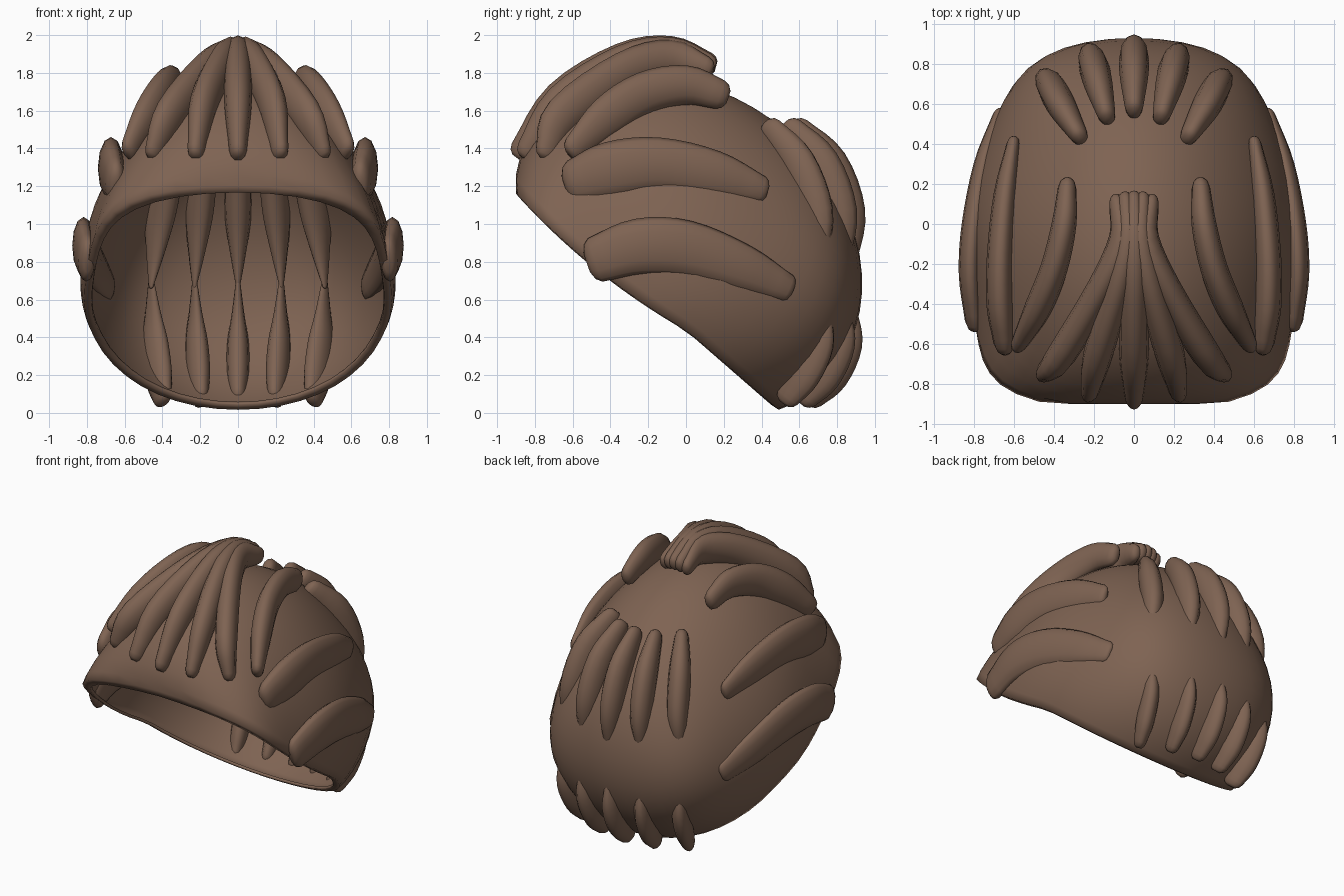
import bpy, bmesh, math
from mathutils import Vector, Matrix

if "Cube" in bpy.data.objects:
    bpy.data.objects.remove(bpy.data.objects["Cube"])

brown = bpy.data.materials.new("hair_brown")
brown.use_nodes = True
color = (0.21, 0.125, 0.085, 1)
brown.diffuse_color = color
brown.node_tree.nodes["Principled BSDF"].inputs["Base Color"].default_value = color

CENTRE = Vector((0, 0, 0.867))
TILT = math.radians(-41)


def make_object(name, bm):
    bmesh.ops.recalc_face_normals(bm, faces=bm.faces)
    mesh = bpy.data.meshes.new(name)
    bm.to_mesh(mesh)
    bm.free()
    mesh.materials.append(brown)
    for p in mesh.polygons:
        p.use_smooth = True
    obj = bpy.data.objects.new(name, mesh)
    bpy.context.collection.objects.link(obj)
    return obj


def smooth_path(points, steps=4):
    """Catmull-Rom through points of x, y, z, radius."""
    p = [Vector(q) for q in points]
    p = [2 * p[0] - p[1]] + p + [2 * p[-1] - p[-2]]
    out = []
    for i in range(1, len(p) - 2):
        a, b, c, d = p[i - 1:i + 3]
        for s in range(steps):
            t = s / steps
            out.append(0.5 * (2 * b + (c - a) * t + (2 * a - 5 * b + 4 * c - d) * t * t
                              + (3 * b - a - 3 * c + d) * t ** 3))
    out.append(p[-2])
    return out


def lock(name, points, width, depth, upright=False, sides=12):
    """Tapered oval strand; its deep axis points off the head, or straight up."""
    path = smooth_path(points)
    pos = [q.to_3d() for q in path]
    last = len(pos) - 1
    rings = []
    for i, q in enumerate(path):
        tangent = (pos[min(i + 1, last)] - pos[max(i - 1, 0)]).normalized()
        hint = Vector((0, 0, 1)) if upright else pos[i] - CENTRE
        side = tangent.cross(hint).normalized()
        up = side.cross(tangent)
        ring = (pos[i], side * width * q[3], up * depth * q[3])
        # rounded tips
        tip = tangent * width * q[3]
        if i == 0:
            rings += [(pos[i] - tip, ring[1] * 0.45, ring[2] * 0.45),
                      (pos[i] - tip * 0.65, ring[1] * 0.8, ring[2] * 0.8)]
        rings.append(ring)
        if i == last:
            rings += [(pos[i] + tip * 0.65, ring[1] * 0.8, ring[2] * 0.8),
                      (pos[i] + tip, ring[1] * 0.45, ring[2] * 0.45)]
    bm = bmesh.new()
    angles = [math.tau * j / sides for j in range(sides)]
    loops = [[bm.verts.new(c + s * math.cos(a) + u * math.sin(a)) for a in angles]
             for c, s, u in rings]
    for a, b in zip(loops, loops[1:]):
        for j in range(sides):
            k = (j + 1) % sides
            bm.faces.new((a[j], a[k], b[k], b[j]))
    bm.faces.new(loops[0])
    bm.faces.new(loops[-1])
    return make_object(name, bm)


# Cap: tilted egg, cut open toward the face
bm = bmesh.new()
bmesh.ops.create_uvsphere(bm, u_segments=48, v_segments=28, radius=1)
bmesh.ops.scale(bm, vec=(0.83, 1.01, 0.82), verts=bm.verts)
bmesh.ops.bisect_plane(bm, geom=bm.verts[:] + bm.edges[:] + bm.faces[:],
                       plane_co=(0, 0, -0.32), plane_no=(0, 0, 1), clear_inner=True)
# rim sags toward the cheeks
for v in bm.verts:
    if v.co.z < 0.1:
        sag = max(0, 1 - ((v.co.y + 0.45) / 0.75) ** 2)
        v.co.z -= 0.07 * sag * (0.1 - v.co.z) / 0.42
# rim curls inward as a narrow lip
rim = [e for e in bm.edges if e.is_boundary]
lip = bmesh.ops.extrude_edge_only(bm, edges=rim)["geom"]
bmesh.ops.scale(bm, vec=(0.95, 0.95, 1.02),
                verts=[g for g in lip if isinstance(g, bmesh.types.BMVert)])
bmesh.ops.transform(bm, matrix=Matrix.Translation(CENTRE) @ Matrix.Rotation(TILT, 4, 'X'),
                    verts=bm.verts)
# narrower toward the top and the back, with a squarer plan
for v in bm.verts:
    square = (0.4 if v.co.y > 0 else 0.65) * min(1, abs(v.co.y) / 0.9) ** 4
    v.co.x *= (1 + 0.2 * (0.8 - v.co.z)) * (1 - 0.09 * v.co.y) * (1 + square)
    v.co.y = max(v.co.y, -0.9)
cap = make_object("cap", bm)
shell = cap.modifiers.new("thickness", 'SOLIDIFY')
shell.thickness = 0.02
shell.offset = -1

for k in range(-2, 3):
    q = k * k
    # Fringe strands fanning forward from the crown knot
    lock("fringe_lock", [
        (.042 * k, .12 - .004 * q, 1.845 - .005 * q, .6),
        (.03 * k, -.08, 1.89 - .005 * q, 1),
        (.085 * k, -.33, 1.85 - .012 * q, 1.05),
        (.18 * k, -.65, 1.65 - .02 * q, 1.08),
        (.22 * k, -.865 + .033 * q, 1.385, .68)], .068, .105)
    # Upper back strands, diving into the cap at the bottom
    lock("upper_back_lock", [
        (.14 * k, .59 - .035 * q, 1.5, .65),
        (.18 * k, .745 - .04 * q, 1.32, 1),
        (.205 * k, .84 - .04 * q, 1.06, 1),
        (.22 * k, .85 - .04 * q, .83, .55),
        (.23 * k, .83 - .04 * q, .67, .15)], .072, .11)
    # Lower back strands, pointed at the top
    lock("lower_back_lock", [
        (.23 * k, .83 - .035 * q, .72, .15),
        (.225 * k, .85 - .035 * q, .53, .55),
        (.22 * k, .835 - .035 * q, .37, .95),
        (.21 * k, .755 - .035 * q, .2, 1),
        (.2 * k, .66 - .03 * q, .085, .7)], .06, .105)

for s, label in ((1, "left"), (-1, "right")):
    # Crest strand beside the crown
    lock(label + "_crest_lock", [
        (.335 * s, .18, 1.685, .75), (.35 * s, 0, 1.735, 1),
        (.4 * s, -.22, 1.69, 1.1), (.48 * s, -.42, 1.56, 1.1),
        (.57 * s, -.59, 1.4, .7)], .062, .105, True)
    # Temple strand
    lock(label + "_temple_lock", [
        (.605 * s, .4, 1.18, .55), (.645 * s, .15, 1.26, .95),
        (.67 * s, -.15, 1.31, 1.1), (.67 * s, -.4, 1.28, 1.15),
        (.65 * s, -.59, 1.22, .9)], .06, .135, True)
    # Lower side strand
    lock(label + "_side_lock", [
        (.68 * s, .54, .66, .55), (.755 * s, .3, .77, .9),
        (.805 * s, 0, .87, 1.1), (.82 * s, -.25, .88, 1.1),
        (.8 * s, -.48, .81, .9)], .052, .135, True)
